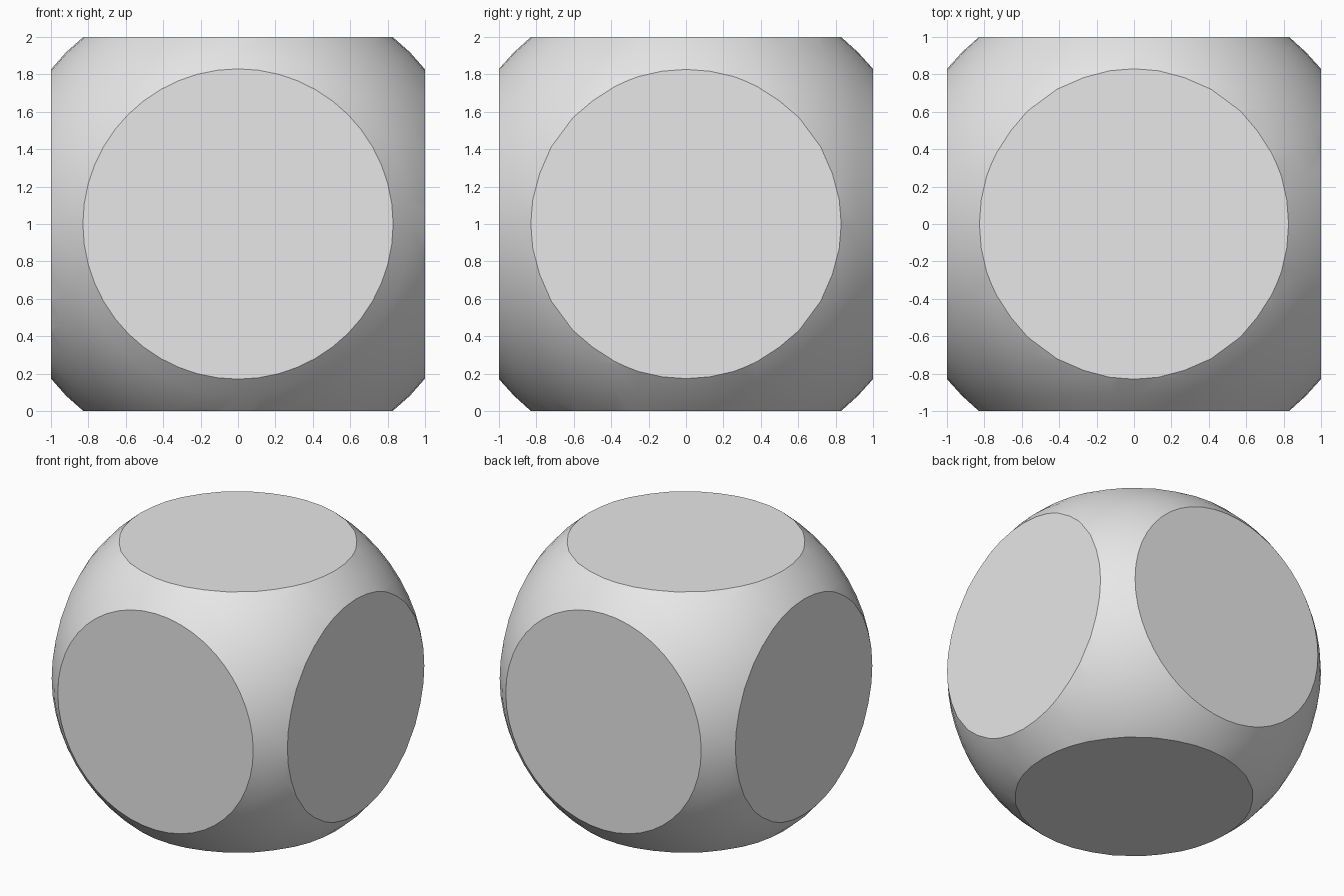
import bpy
import bmesh
import math
from mathutils import Matrix, Vector

cube = bpy.data.objects.get("Cube")
if cube:
    bpy.data.objects.remove(cube, do_unlink=True)

# Single plain material
GREY = (0.8, 0.8, 0.8, 1.0)
grey = bpy.data.materials.new("light_grey")
grey.use_nodes = True
grey.diffuse_color = GREY
grey.node_tree.nodes["Principled BSDF"].inputs["Base Color"].default_value = GREY

HALF = 1.0            # half width of the body across its flats
FLAT_RADIUS = 0.83    # radius of each round flat
sphere_radius = math.hypot(HALF, FLAT_RADIUS)

# Ball with its poles pointing front and back
bm = bmesh.new()
bmesh.ops.create_uvsphere(bm, u_segments=48, v_segments=32, radius=sphere_radius,
                          matrix=Matrix.Rotation(math.pi / 2, 4, "X"))

# Slice a round flat off each of the six sides and cap it
for axis in range(3):
    for sign in (-1, 1):
        normal = Vector((0, 0, 0))
        normal[axis] = sign
        geom = bm.verts[:] + bm.edges[:] + bm.faces[:]
        bmesh.ops.bisect_plane(bm, geom=geom, dist=1e-5, plane_co=normal * HALF,
                               plane_no=normal, clear_outer=True)
        rim = [e for e in bm.edges if e.is_boundary]
        bmesh.ops.holes_fill(bm, edges=rim, sides=0)

bmesh.ops.recalc_face_normals(bm, faces=bm.faces[:])
bmesh.ops.translate(bm, verts=bm.verts[:], vec=(0, 0, HALF))

mesh = bpy.data.meshes.new("rounded_cube_body")
bm.to_mesh(mesh)
bm.free()
mesh.materials.append(grey)
body = bpy.data.objects.new("rounded_cube_body", mesh)
bpy.context.collection.objects.link(body)

# Smooth ball surface, crisp rims around the flats
bpy.ops.object.select_all(action="DESELECT")
body.select_set(True)
bpy.context.view_layer.objects.active = body
bpy.ops.object.shade_smooth_by_angle(angle=math.radians(25))
